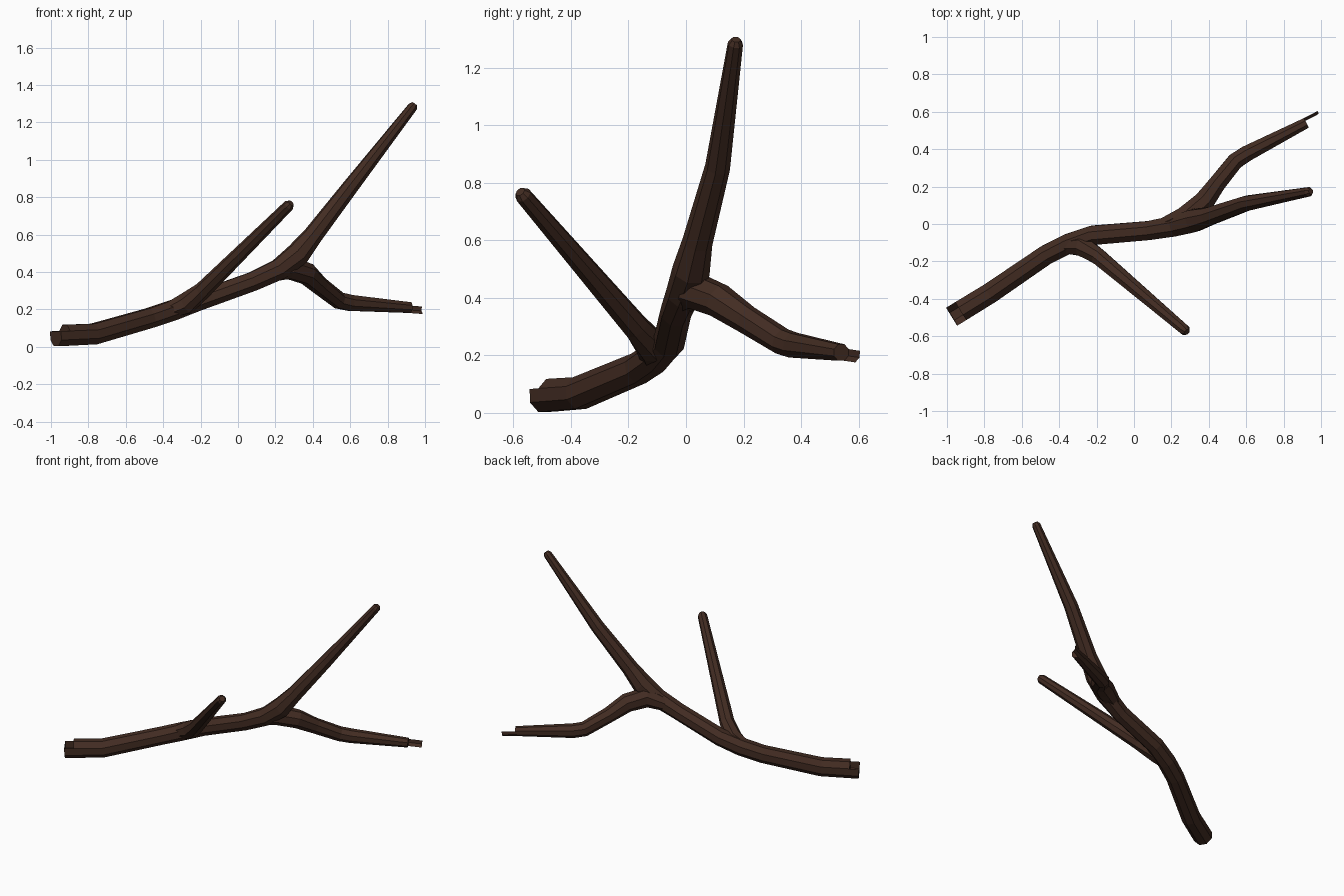
import bpy, bmesh, math
from mathutils import Vector

if "Cube" in bpy.data.objects:
    bpy.data.objects.remove(bpy.data.objects["Cube"])

SIDES = 8
bark = bpy.data.materials.new("bark")
bark.diffuse_color = (0.055, 0.025, 0.016, 1)
bark.use_nodes = True
bark.node_tree.nodes["Principled BSDF"].inputs["Base Color"].default_value = bark.diffuse_color


def ring(bm, centre, tangent, radius):
    side = tangent.cross(Vector((0, 0, 1))).normalized()
    up = side.cross(tangent).normalized()
    angles = [math.tau * (i + 0.5) / SIDES for i in range(SIDES)]
    return [bm.verts.new(centre + radius * (side * math.cos(a) + up * math.sin(a)))
            for a in angles]


def bridge(bm, a, b):
    for i in range(SIDES):
        j = (i + 1) % SIDES
        bm.faces.new((a[i], a[j], b[j], b[i]))


def splinter(bm, verts, faces, offset):
    # torn strip of bark continuing past the broken end
    moved = {}
    for f in faces:
        for k in (f, (f + 1) % SIDES):
            if k not in moved:
                moved[k] = bm.verts.new(verts[k].co + offset)
    for f in faces:
        j = (f + 1) % SIDES
        bm.faces.new((verts[f], verts[j], moved[j], moved[f]))
    if len(moved) > 3:
        bm.faces.new([moved[k] for k in moved])


def limb(name, path, rounded=True, start_torn=None, end_torn=None):
    bm = bmesh.new()
    pts = [Vector(p[:3]) for p in path]
    dirs = [(b - a).normalized() for a, b in zip(pts, pts[1:])]
    tans = [dirs[0]] + [(a + b).normalized() for a, b in zip(dirs, dirs[1:])] + [dirs[-1]]
    rings = [ring(bm, p, t, q[3]) for p, t, q in zip(pts, tans, path)]
    if rounded:
        r = path[-1][3]
        rings.append(ring(bm, pts[-1] + dirs[-1] * r * 0.65, dirs[-1], r * 0.6))
    for a, b in zip(rings, rings[1:]):
        bridge(bm, a, b)
    bm.faces.new(rings[0])
    bm.faces.new(rings[-1])
    bmesh.ops.recalc_face_normals(bm, faces=bm.faces)
    if start_torn:
        splinter(bm, rings[0], start_torn[0], -dirs[0] * start_torn[1])
    if end_torn:
        splinter(bm, rings[-1], end_torn[0], dirs[-1] * end_torn[1])
    bmesh.ops.recalc_face_normals(bm, faces=bm.faces)
    mesh = bpy.data.meshes.new(name)
    bm.to_mesh(mesh)
    bm.free()
    mesh.materials.append(bark)
    bpy.context.collection.objects.link(bpy.data.objects.new(name, mesh))


# main stem, rising into the tall upper branch (x, y, z, radius)
limb("main_stem", [
    (-0.925, -0.465, 0.062, 0.061), (-0.77, -0.37, 0.069, 0.06),
    (-0.47, -0.165, 0.155, 0.057), (-0.35, -0.105, 0.195, 0.058),
    (-0.22, -0.06, 0.243, 0.056), (0.08, -0.035, 0.35, 0.055),
    (0.22, -0.01, 0.415, 0.06), (0.32, 0.018, 0.495, 0.066),
    (0.40, 0.04, 0.595, 0.053), (0.60, 0.11, 0.855, 0.044),
    (0.935, 0.172, 1.285, 0.027)],
    start_torn=([3, 4, 5, 6, 7], 0.058))

# low branch leaving the fork, torn at its tip
limb("low_branch", [
    (0.14, -0.02, 0.385, 0.045), (0.27, 0.03, 0.425, 0.066),
    (0.37, 0.115, 0.39, 0.06), (0.44, 0.21, 0.325, 0.05),
    (0.54, 0.335, 0.248, 0.047), (0.60, 0.375, 0.235, 0.046),
    (0.92, 0.54, 0.21, 0.031)],
    rounded=False, end_torn=([3, 4], 0.085))

# straight side branch reaching forward
limb("side_branch", [
    (-0.38, -0.115, 0.19, 0.045), (-0.28, -0.115, 0.23, 0.06),
    (-0.19, -0.175, 0.30, 0.047), (0.272, -0.567, 0.757, 0.03)])
